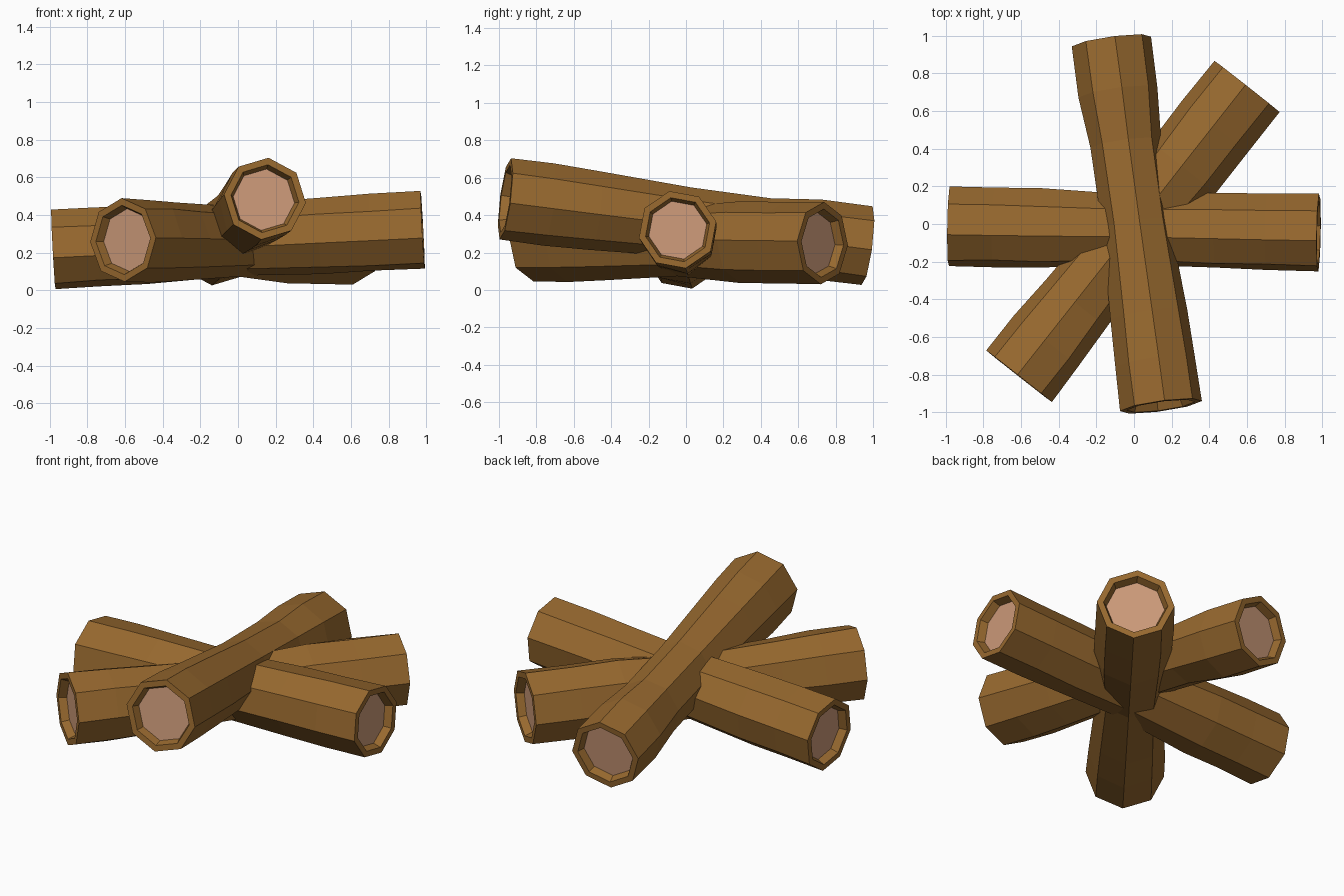
import bpy, bmesh, math, random
from mathutils import Vector

if "Cube" in bpy.data.objects:
    bpy.data.objects.remove(bpy.data.objects["Cube"])

random.seed(4)
SIDES = 8
STATIONS = (0, .12, .25, .5, .72, .86, 1)


def material(name, rgb):
    m = bpy.data.materials.new(name)
    m.diffuse_color = (*rgb, 1)
    m.use_nodes = True
    m.node_tree.nodes["Principled BSDF"].inputs["Base Color"].default_value = m.diffuse_color
    return m


bark = material("bark", (0.31, 0.14, 0.028))
heartwood = material("cut_wood", (0.60, 0.32, 0.19))


def log(name, start, end, radii, phase):
    """Eight-sided log whose two sawn ends are recessed inside a bark rim."""
    a, b = Vector(start), Vector(end)
    axis = (b - a).normalized()
    side = axis.cross(Vector((0, 0, 1))).normalized()
    up = side.cross(axis)
    bm = bmesh.new()

    def ring(center, r, wobble=0.0):
        verts = []
        for i in range(SIDES):
            t = math.radians(phase) + i * math.tau / SIDES
            rr = r + random.uniform(-wobble, wobble)
            verts.append(bm.verts.new(center + side * rr * math.cos(t) + up * rr * math.sin(t)))
        return verts

    # floor and rim at the start, bark rings, rim and floor at the end
    r0, r1 = radii[0], radii[-1]
    rings = [ring(a + axis * .045, r0 * .75), ring(a, r0 * .83)]
    rings += [ring(a.lerp(b, t), r, 0 if t in (0, 1) else .006) for t, r in zip(STATIONS, radii)]
    rings += [ring(b, r1 * .83), ring(b - axis * .045, r1 * .75)]
    for p, q in zip(rings, rings[1:]):
        for i in range(SIDES):
            j = (i + 1) % SIDES
            bm.faces.new((p[i], p[j], q[j], q[i]))
    for r in (rings[0], rings[-1]):
        bm.faces.new(r).material_index = 1
    bmesh.ops.recalc_face_normals(bm, faces=bm.faces)

    mesh = bpy.data.meshes.new(name)
    bm.to_mesh(mesh)
    bm.free()
    mesh.materials.append(bark)
    mesh.materials.append(heartwood)
    bpy.context.collection.objects.link(bpy.data.objects.new(name, mesh))


# Logs crossing at the middle
log("cross_log", (-.98, -.012, .218), (.98, -.045, .322),
    (.216, .214, .21, .192, .205, .209, .211), -12)
log("diagonal_log", (-.61, -.808, .268), (.60, .73, .25),
    (.222, .218, .208, .19, .215, .22, .22), 3)
log("top_log", (.143, -.966, .487), (-.12, .968, .237),
    (.220, .219, .208, .184, .188, .214, .213), -6)
